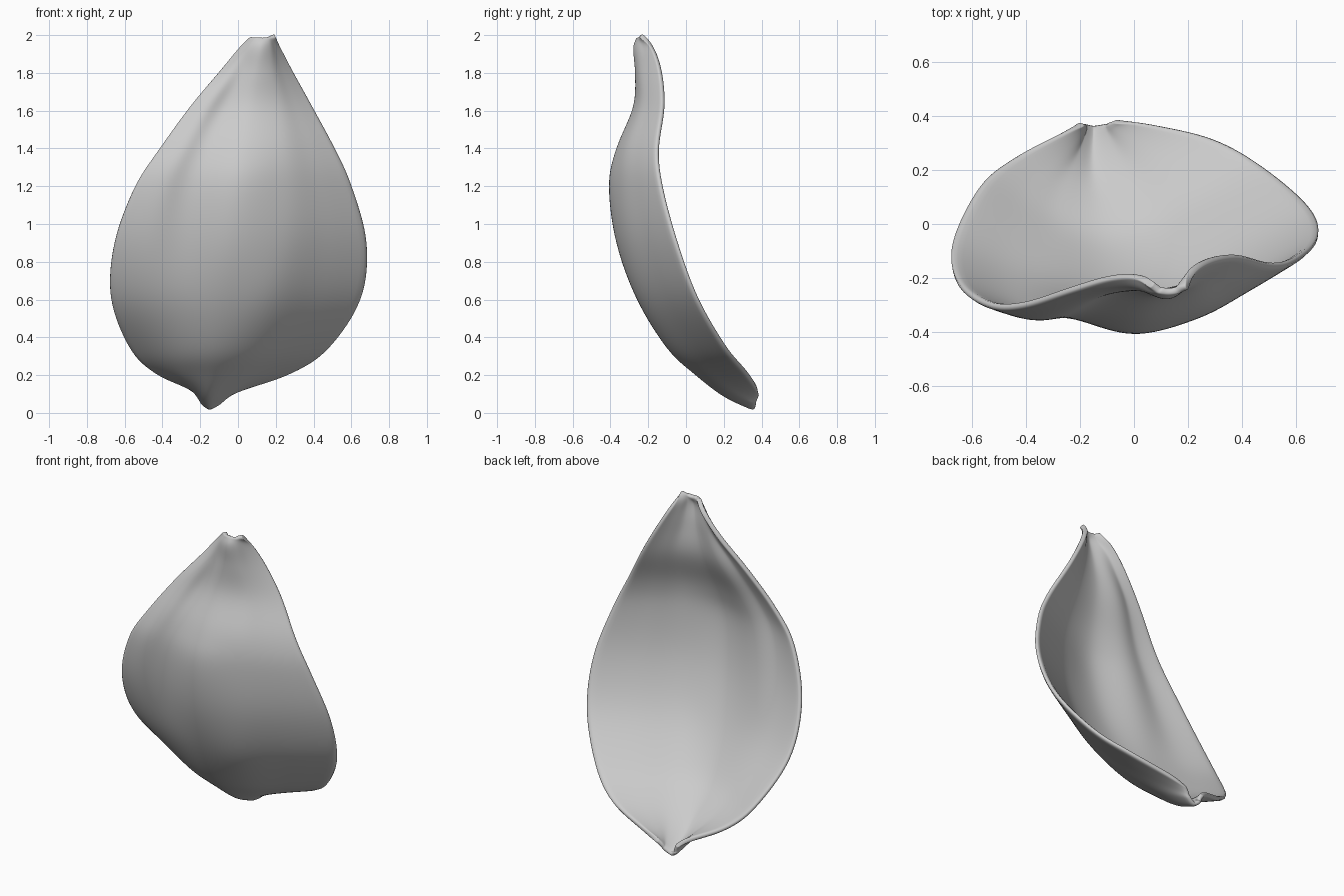
import bpy
import bmesh
import math
from mathutils import Vector

if "Cube" in bpy.data.objects:
    bpy.data.objects.remove(bpy.data.objects["Cube"], do_unlink=True)

# Heights of the cross-sections, from the spout at the base up to the tip
upper = [0.34, 0.6, 0.9, 1.2, 1.4, 1.62, 1.8, 1.93, 1.99]
rim_heights = [0.09, 0.13, 0.21] + upper
keel_heights = [0.01, 0.085, 0.2] + upper
fold_heights = [(a + 2 * b) / 3 for a, b in zip(rim_heights, keel_heights)]

# Lengthwise guide curves, as x and y at each cross-section
left_rim = (
    [-0.2, -0.27, -0.45, -0.58, -0.68, -0.66, -0.55, -0.42, -0.26, -0.11, 0, 0.06],
    [0.38, 0.34, 0.24, 0.13, -0.08, -0.23, -0.31, -0.31, -0.26, -0.21, -0.2, -0.24])
left_fold = (
    [-0.19, -0.22, -0.27, -0.28, -0.28, -0.28, -0.24, -0.17, -0.07, 0.02, 0.06, 0.1],
    [0.37, 0.24, 0.09, -0.06, -0.22, -0.31, -0.35, -0.33, -0.26, -0.25, -0.26, -0.26])
keel = (
    [-0.15, -0.15, -0.13, -0.1, -0.06, -0.03, 0, 0.03, 0.07, 0.1, 0.12, 0.13],
    [0.36, 0.2, 0.05, -0.1, -0.26, -0.37, -0.41, -0.37, -0.28, -0.27, -0.28, -0.26])
right_fold = (
    [-0.1, -0.05, 0.02, 0.09, 0.17, 0.23, 0.24, 0.23, 0.21, 0.18, 0.17, 0.16],
    [0.37, 0.24, 0.09, -0.06, -0.23, -0.32, -0.35, -0.33, -0.25, -0.25, -0.26, -0.26])
right_rim = (
    [-0.07, 0.06, 0.3, 0.49, 0.66, 0.69, 0.61, 0.52, 0.4, 0.3, 0.23, 0.2],
    [0.39, 0.37, 0.31, 0.2, 0.05, -0.06, -0.14, -0.16, -0.13, -0.14, -0.18, -0.25])


def guide(curve, heights):
    return [Vector(p) for p in zip(curve[0], curve[1], heights)]


def spline(points, steps):
    """Sample a smooth curve that passes through every point."""
    ends = [2 * points[0] - points[1]] + points + [2 * points[-1] - points[-2]]
    samples = []
    for a, b, c, d in zip(ends, ends[1:], ends[2:], ends[3:]):
        for s in range(steps):
            t = s / steps
            samples.append(b + (c - a) * t / 2
                           + (2 * a - 5 * b + 4 * c - d) * t ** 2 / 2
                           + (3 * b - a - 3 * c + d) * t ** 3 / 2)
    return samples + [points[-1].copy()]


def make_material(name, colour):
    material = bpy.data.materials.new(name)
    material.use_nodes = True
    material.diffuse_color = colour
    material.node_tree.nodes["Principled BSDF"].inputs["Base Color"].default_value = colour
    return material


# Loft the shell across the guides
guides = [spline(guide(curve, heights), 4) for curve, heights in (
    (left_rim, rim_heights), (left_fold, fold_heights), (keel, keel_heights),
    (right_fold, fold_heights), (right_rim, rim_heights))]
bm = bmesh.new()
rows = []
last = len(guides[0]) - 1
for i, (left, fold_a, middle, fold_b, right) in enumerate(zip(*guides)):
    # The left lobe bulges forward, the right lobe is nearly straight
    swell = Vector((0, -0.025 * math.sin(math.pi * i / last), 0))
    section = [left, (left + fold_a) / 2 + swell, fold_a, middle,
               fold_b, (fold_b + right) / 2 + swell / 4, right]
    rows.append([bm.verts.new(p) for p in spline(section, 5)])
for low, high in zip(rows, rows[1:]):
    for j in range(len(low) - 1):
        bm.faces.new((low[j], low[j + 1], high[j + 1], high[j])).smooth = True

mesh = bpy.data.meshes.new("petal_shell")
bm.to_mesh(mesh)
bm.free()
petal = bpy.data.objects.new("petal_shell", mesh)
bpy.context.collection.objects.link(petal)
mesh.materials.append(make_material("pale_grey", (0.6, 0.6, 0.6, 1)))

# Give the shell thickness and a rounded rim
wall = petal.modifiers.new("wall", "SOLIDIFY")
wall.thickness = 0.028
wall.offset = -1
rounding = petal.modifiers.new("rounding", "SUBSURF")
rounding.levels = rounding.render_levels = 1
